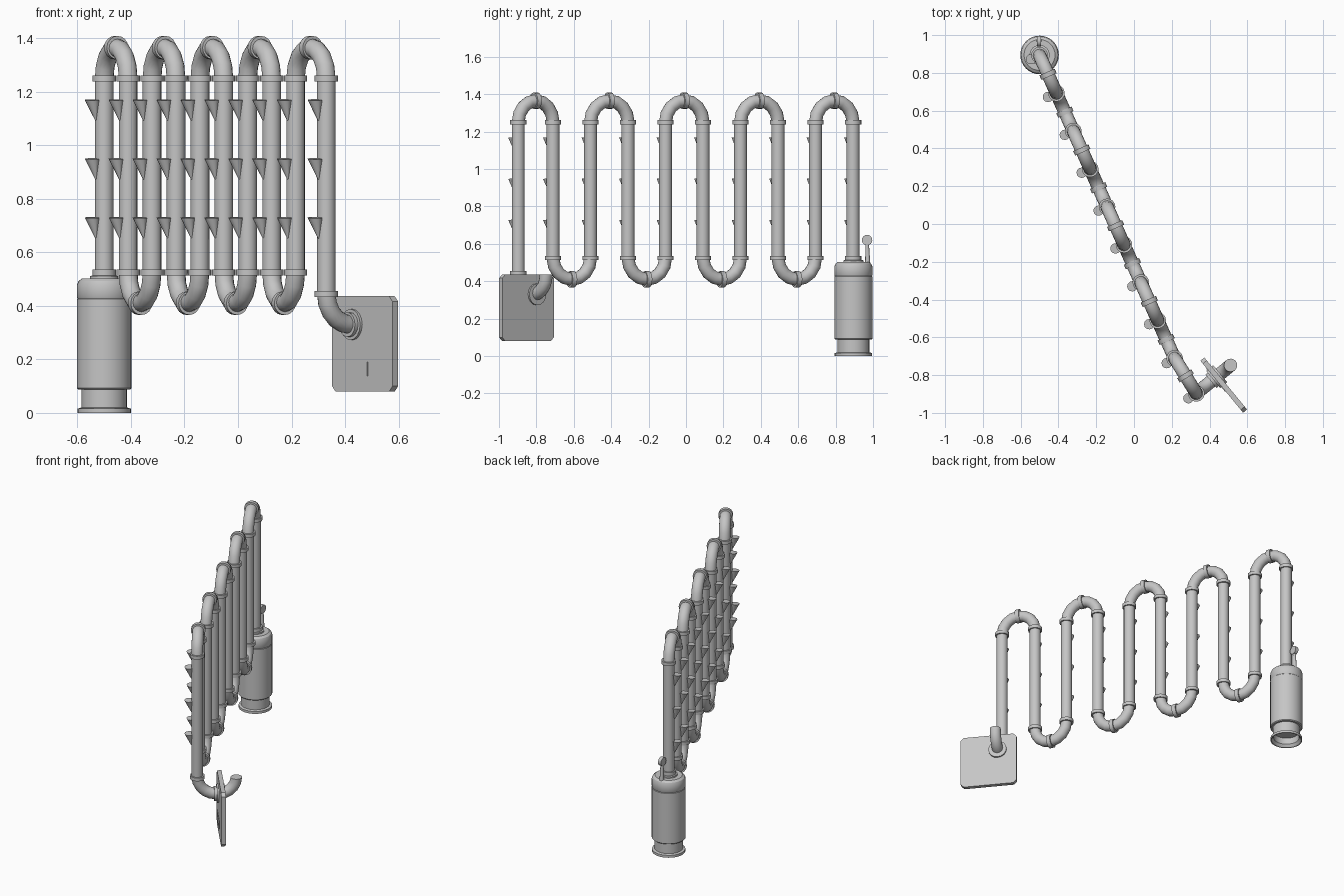
import bpy, bmesh, math
from mathutils import Vector, Matrix

if "Cube" in bpy.data.objects:
    bpy.data.objects.remove(bpy.data.objects["Cube"], do_unlink=True)

GREY = (0.56, 0.56, 0.56, 1)
metal = bpy.data.materials.new("light_grey_metal")
metal.use_nodes = True
metal.diffuse_color = GREY
metal.node_tree.nodes["Principled BSDF"].inputs["Base Color"].default_value = GREY

UP = Vector((0, 0, 1))
PIPE, COLLAR = 0.035, 0.044
HIGH, LOW, BEND = 1.25, 0.525, 0.115


def finish(name, bm):
    bmesh.ops.recalc_face_normals(bm, faces=bm.faces)
    mesh = bpy.data.meshes.new(name)
    bm.to_mesh(mesh)
    bm.free()
    mesh.materials.append(metal)
    obj = bpy.data.objects.new(name, mesh)
    bpy.context.collection.objects.link(obj)
    bpy.ops.object.select_all(action='DESELECT')
    obj.select_set(True)
    bpy.context.view_layer.objects.active = obj
    bpy.ops.object.shade_smooth_by_angle(angle=math.radians(32))
    return obj


def sweep(name, path, side, sides=16):
    """Skin a list of (centre, tangent, radius) rings and cap both ends."""
    bm = bmesh.new()
    rings = []
    for centre, tangent, radius in path:
        out = tangent.normalized().cross(side)
        turn = [2 * math.pi * i / sides for i in range(sides)]
        rings.append([bm.verts.new(centre + radius * (math.cos(a) * side + math.sin(a) * out))
                      for a in turn])
    for a, b in zip(rings, rings[1:]):
        for i in range(sides):
            j = (i + 1) % sides
            bm.faces.new((a[i], a[j], b[j], b[i]))
    bm.faces.new(rings[0])
    bm.faces.new(rings[-1])
    return finish(name, bm)


def across(direction):
    return Vector((-direction.y, direction.x, 0)).normalized()


def rod(name, start, end, r0, r1=None, side=Vector((1, 0, 0)), sides=16):
    t = end - start
    return sweep(name, [(start, t, r0), (end, t, r0 if r1 is None else r1)], side, sides)


def collar(name, centre, axis, side, radius=COLLAR, thick=0.022):
    half = axis.normalized() * thick / 2
    return rod(name, centre - half, centre + half, radius, side=side)


def turned(name, centre, profile, sides=32):
    path = [(centre + UP * z, UP, r) for r, z in profile]
    return sweep(name, path, Vector((1, 0, 0)), sides)


def bend(name, centre, u, rx, rz, a0, a1, steps):
    """Elliptical elbow in the upright plane holding direction u."""
    path = []
    for i in range(steps + 1):
        a = a0 + (a1 - a0) * i / steps
        pos = centre + u * rx * math.cos(a) + UP * rz * math.sin(a)
        path.append((pos, -u * rx * math.sin(a) + UP * rz * math.cos(a), PIPE))
    return sweep(name, path, across(u))


# Column positions along the slanted run; the last one is swung outwards a little
first = Vector((-0.5, 0.893, 0))
columns = [first + Vector((0.0894, -0.2005, 0)) * i for i in range(9)]
columns.append(Vector((0.33, -0.897, 0)))
last = len(columns) - 1

for i, base in enumerate(columns):
    u = (columns[min(i + 1, last)] - columns[min(i, last - 1)]).normalized()
    side = across(u)
    foot = 0.445 if i == last else LOW
    # Upright pipe with end collars
    rod(f"upright_pipe_{i}", base + UP * foot, base + UP * HIGH, PIPE, side=side)
    for label, z in (("upper", HIGH), ("lower", foot)):
        collar(f"{label}_collar_{i}", base + UP * z, UP, side)
    # Conical cups hung on the outer face
    lean = Vector((u.y, -u.x, 0))
    for k in range(3):
        top = 0.73 + 0.22 * k
        rod(f"cup_{i}_{k}", base + lean * 0.034 + UP * (top - 0.077),
            base + lean * 0.049 + UP * top, 0.003, 0.028, sides=12)
    # Return bend to the next pipe, alternating below and above
    if i < last:
        nxt = columns[i + 1]
        upper = i % 2 == 0
        z, sign = (HIGH, 1) if upper else (LOW, -1)
        mid = (base + nxt) / 2 + UP * z
        bend(f"return_bend_{i}", mid, u, (nxt - base).length / 2, BEND,
             0, sign * math.pi, 8)
        collar(f"bend_collar_{i}", mid + UP * sign * BEND, u, side, thick=0.026)

# Wall outlet: elbow down into the plate, then up again behind it
n = Vector((0.772, 0.635, 0)).normalized()
wall = across(n)
foot = columns[last]
R = 0.115
axis_z = 0.445 - R


def outlet(t, z=axis_z):
    return foot + n * t + UP * z


bend("front_elbow", outlet(R, 0.445), n, R, R, math.pi, 1.5 * math.pi, 5)
rod("through_pipe", outlet(R), outlet(0.14), PIPE, side=wall)
bend("rear_elbow", outlet(0.13, axis_z + 0.105), n, 0.105, 0.105, 1.5 * math.pi, 2 * math.pi, 5)
collar("front_elbow_collar", outlet(0.112), n, wall, 0.046, 0.022)
for label, t in (("front", 0.123), ("rear", 0.157)):
    collar(f"{label}_flange", outlet(t), n, wall, 0.058, 0.014)


# Wall plate with clipped corners, and the raised label panel
def slab(name, centre, width, thick, height, clip=0):
    bm = bmesh.new()
    bmesh.ops.create_cube(bm, size=1)
    bmesh.ops.scale(bm, vec=(width, thick, height), verts=bm.verts)
    if clip:
        edges = [e for e in bm.edges if abs(e.verts[0].co.y - e.verts[1].co.y) > thick / 2]
        bmesh.ops.bevel(bm, geom=edges, offset=clip, segments=1, affect='EDGES')
    place = Matrix.Translation(centre) @ Matrix((-wall, n, UP)).transposed().to_4x4()
    bmesh.ops.transform(bm, matrix=place, verts=bm.verts)
    return finish(name, bm)


plate_centre = Vector((0.475, -0.853, 0.258))
slab("wall_plate", plate_centre, 0.356, 0.027, 0.356, 0.02)
slab("label_panel", plate_centre - wall * -0.047 - n * 0.0145 - UP * 0.094, 0.16, 0.005, 0.054)

# Tank: hollow foot, neck, body and shouldered cap
tank = Vector((-0.5, 0.895, 0))
turned("tank_foot", tank, [(0.078, 0.06), (0.08, 0.018), (0.094, 0), (0.1, 0), (0.1, 0.016),
                           (0.085, 0.02), (0.085, 0.095)])
turned("tank_body", tank, [(0.097, 0.088), (0.102, 0.093), (0.102, 0.425), (0.098, 0.43)])
turned("tank_cap", tank, [(0.098, 0.425), (0.102, 0.432), (0.102, 0.478),
                          (0.096, 0.493), (0.082, 0.503)])
turned("tank_inlet", tank, [(0.053, 0.49), (0.053, 0.512), (0.036, 0.514), (0.036, 0.53)], 24)

# Dial on a short stalk at the back of the cap
dial = Vector((-0.503, 0.968, 0.62))
rod("dial_stalk", Vector((-0.503, 0.972, 0.485)), dial, 0.014, 0.009, sides=12)
collar("dial", dial, Vector((1, 0, 0)), Vector((0, 1, 0)), 0.028, 0.022)
